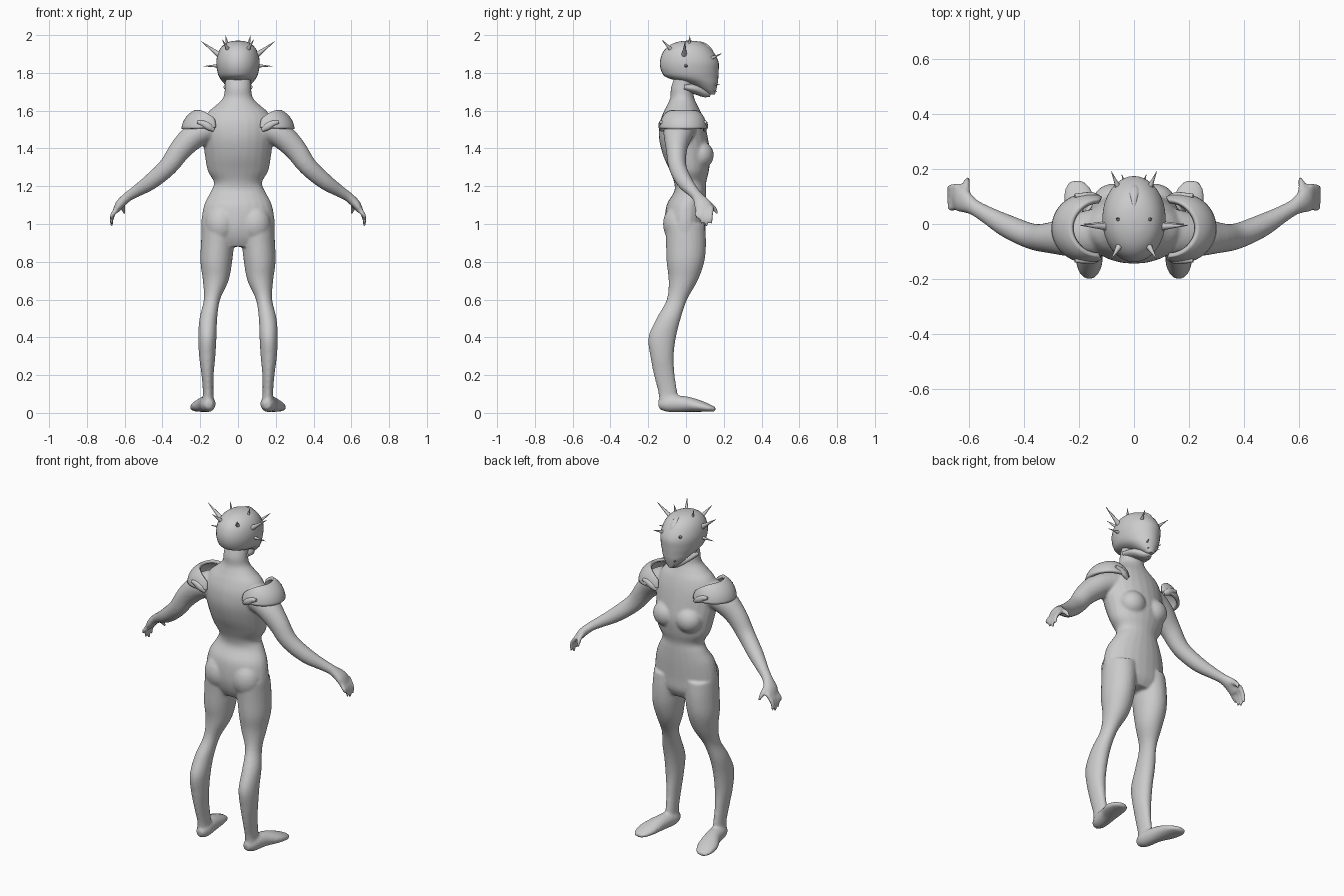
import bpy, bmesh, math
from mathutils import Vector

cube = bpy.data.objects.get("Cube")
if cube:
    bpy.data.objects.remove(cube)

grey = bpy.data.materials.new("pale grey")
grey.use_nodes = True
colour = (0.6, 0.6, 0.6, 1)
grey.diffuse_color = colour
grey.node_tree.nodes["Principled BSDF"].inputs["Base Color"].default_value = colour


def finish(bm, name, angle=60):
    bmesh.ops.recalc_face_normals(bm, faces=bm.faces)
    mesh = bpy.data.meshes.new(name)
    bm.to_mesh(mesh)
    bm.free()
    mesh.materials.append(grey)
    obj = bpy.data.objects.new(name, mesh)
    bpy.context.collection.objects.link(obj)
    bpy.ops.object.select_all(action='DESELECT')
    obj.select_set(True)
    bpy.context.view_layer.objects.active = obj
    bpy.ops.object.shade_smooth_by_angle(angle=math.radians(angle))
    return obj


def smooth_rows(rows, steps):
    """Catmull-Rom interpolation of rows of numbers."""
    out = []
    for i in range(len(rows) - 1):
        p0, p1 = rows[max(i - 1, 0)], rows[i]
        p2, p3 = rows[i + 1], rows[min(i + 2, len(rows) - 1)]
        for k in range(steps):
            t = k / steps
            out.append([b + t * (c - a + t * (2*a - 5*b + 4*c - d + t * (3*b - a - 3*c + d))) / 2
                        if t else b for a, b, c, d in zip(p0, p1, p2, p3)])
    return out + [list(rows[-1])]


def loft(bm, rows, ref=None, side=1, steps=4, segs=24):
    """Closed tube through rows of x, y, z, radius, radius.
    Rings lie flat, or square to the path when ref is given."""
    rows = smooth_rows(rows, steps)
    pts = [Vector((r[0] * side, r[1], r[2])) for r in rows]
    rings = []
    for i, (p, r) in enumerate(zip(pts, rows)):
        u, v = Vector((1, 0, 0)), Vector((0, 1, 0))
        if ref:
            t = (pts[min(i + 1, len(pts) - 1)] - pts[max(i - 1, 0)]).normalized()
            u = t.cross(Vector(ref)).normalized()
            v = t.cross(u)
        rings.append([bm.verts.new(p + u * r[3] * math.cos(a) + v * r[4] * math.sin(a))
                      for a in (math.tau * k / segs for k in range(segs))])
    for a, b in zip(rings, rings[1:]):
        for k in range(segs):
            n = (k + 1) % segs
            bm.faces.new((a[k], a[n], b[n], b[k]))
    bm.faces.new(rings[0])
    bm.faces.new(rings[-1])


def ball(bm, centre, radii):
    made = bmesh.ops.create_uvsphere(bm, u_segments=20, v_segments=12, radius=1)["verts"]
    for v in made:
        v.co = Vector(c + r * q for c, r, q in zip(centre, radii, v.co))


def upright(rows):
    """Rows of z, y, half width, half depth on the middle plane."""
    return [(0, y, z, w, d) for z, y, w, d in rows]


# Body: torso, limbs and hands fused into one skin
Y, Z = (0, 1, 0), (0, 0, 1)
body = bmesh.new()
loft(body, upright([
    (1.78, -.005, .068, .055), (1.72, -.02, .07, .06), (1.67, -.02, .078, .063),
    (1.63, -.02, .115, .08), (1.59, -.02, .16, .10), (1.53, -.02, .185, .12),
    (1.45, -.013, .185, .13), (1.36, .005, .175, .125), (1.28, .018, .16, .103),
    (1.22, .022, .127, .085), (1.17, .022, .145, .085), (1.1, .002, .18, .105),
    (1.0, -.005, .195, .108), (.93, 0, .185, .10), (.88, 0, .13, .075)]))
for s in (1, -1):
    ball(body, (.075 * s, .075, 1.365), (.078, .072, .075))
    ball(body, (.09 * s, -.045, 1.0), (.085, .077, .1))
    # Leg
    loft(body, [
        (.10, -.005, 1.0, .09, .105), (.108, 0, .9, .088, .106), (.115, -.003, .8, .084, .10),
        (.118, -.015, .7, .068, .077), (.138, -.048, .6, .043, .054), (.157, -.092, .5, .047, .064),
        (.162, -.126, .4, .048, .073), (.163, -.127, .3, .043, .062), (.161, -.115, .2, .032, .055),
        (.158, -.095, .1, .028, .05), (.16, -.095, .04, .036, .05)], side=s)
    # Foot
    loft(body, [
        (.153, -.145, .04, .02, .022), (.158, -.10, .047, .04, .042), (.172, -.01, .047, .045, .042),
        (.195, .07, .036, .057, .031), (.208, .13, .024, .046, .018), (.212, .157, .018, .02, .01)],
        ref=Z, side=s)
    # Arm and palm
    loft(body, [
        (.14, -.03, 1.51, .075, .085), (.22, -.042, 1.475, .07, .078), (.30, -.05, 1.40, .06, .057),
        (.37, -.045, 1.305, .05, .047), (.46, -.008, 1.225, .043, .042), (.54, .037, 1.172, .031, .031),
        (.585, .063, 1.143, .026, .03), (.625, .087, 1.105, .024, .046), (.646, .096, 1.07, .017, .043)],
        ref=Y, side=s)
    # Fingers and thumb
    for i, tip in enumerate((1.03, 1.0, .985, 1.0)):
        y = .06 + .024 * i
        loft(body, [(.635, y + .004, 1.09, .013, .013), (.66, y, 1.055, .013, .013),
                    (.67, y, (tip + 1.05) / 2, .011, .011), (.668, y, tip, .006, .006)],
             ref=Y, side=s, segs=10)
    loft(body, [(.605, .085, 1.125, .016, .018), (.61, .13, 1.10, .014, .015),
                (.606, .155, 1.075, .012, .012), (.60, .166, 1.05, .006, .006)],
         ref=(1, 0, 0), side=s, segs=10)
skin = finish(body, "body")
fuse = skin.modifiers.new("fuse", 'REMESH')
fuse.mode = 'VOXEL'
fuse.voxel_size = .008
fuse.use_smooth_shade = True
soften = skin.modifiers.new("soften", 'SMOOTH')
soften.factor = .5
soften.iterations = 5

# Head: domed skull running down into a pointed face
head = bmesh.new()
loft(head, upright([
    (1.685, .135, .018, .018), (1.71, .118, .045, .042), (1.745, .085, .075, .083),
    (1.775, .035, .098, .136), (1.81, .021, .11, .152), (1.86, .017, .115, .155),
    (1.91, .012, .104, .134), (1.945, .012, .08, .10), (1.965, .015, .045, .055),
    (1.971, .016, .006, .007)]), segs=32)
finish(head, "head")

# Jaw below the face
jaw = bmesh.new()
loft(jaw, [(0, -.01, 1.725, .078, .025), (0, .05, 1.715, .068, .028),
           (0, .10, 1.695, .04, .025), (0, .13, 1.685, .015, .012)], ref=Z)
finish(jaw, "jaw")

# Teardrop crest on the forehead
crest = bmesh.new()
loft(crest, [(0, .05, 1.962, .006, .006), (0, .085, 1.95, .014, .014),
             (0, .115, 1.927, .023, .017), (0, .137, 1.90, .016, .012),
             (0, .155, 1.868, .004, .004)], ref=Z, segs=12)
finish(crest, "forehead_crest")

# Spikes on the head: base, tip, base radius
spikes = bmesh.new()
for base, tip, r in (
        ((.085, -.01, 1.885), (.195, -.005, 1.967), .018),
        ((.10, 0, 1.838), (.182, 0, 1.835), .011),
        ((.052, .014, 1.93), (.066, .021, 1.998), .013),
        ((.05, -.075, 1.92), (.083, -.128, 1.975), .014),
        ((.055, .128, 1.875), (.082, .19, 1.903), .012),
        ((.03, .14, 1.735), (.045, .18, 1.74), .008),
        ((.02, .135, 1.71), (.03, .165, 1.70), .007)):
    for s in (1, -1):
        b, t = Vector(base), Vector(tip)
        m = b.lerp(t, .4)
        loft(spikes, [(*b, r, r), (*m, r * .55, r * .55), (*t, .001, .001)],
             ref=Y if abs((t - b).normalized().y) < .7 else Z, side=s, steps=2, segs=8)
finish(spikes, "head_spikes")

# Shoulder guards: open crescent shells with a clasp at each end
for s, label in ((1, "left"), (-1, "right")):
    guard = bmesh.new()
    cols, levels, grid = 40, 10, []
    for i in range(cols + 1):
        f = 2 * i / cols - 1
        turn = math.radians(115 * f)
        low, high = math.radians(4 + 4 * f * f), math.radians(64 - 34 * abs(f) ** 4)
        column = []
        for j in range(levels + 1):
            e = low + (high - low) * j / levels
            column.append(guard.verts.new((
                s * (.17 + .13 * math.cos(turn) * math.cos(e)),
                -.015 + .127 * math.sin(turn) * math.cos(e) ** .7,
                1.495 + .122 * math.sin(e))))
        grid.append(column)
    for a, b in zip(grid, grid[1:]):
        for j in range(levels):
            guard.faces.new((a[j], b[j], b[j + 1], a[j + 1]))
    shell = finish(guard, label + "_shoulder_guard", 40)
    thick = shell.modifiers.new("thickness", 'SOLIDIFY')
    thick.thickness = .018

    clasps = bmesh.new()
    for y in (-.132, .102):
        loft(clasps, [(.215, y, 1.54, .008, .008), (.185, y, 1.532, .016, .012),
                      (.155, y, 1.515, .019, .014), (.128, y * .96, 1.497, .010, .008)],
             ref=Y, side=s, segs=10)
    finish(clasps, label + "_guard_clasps")
